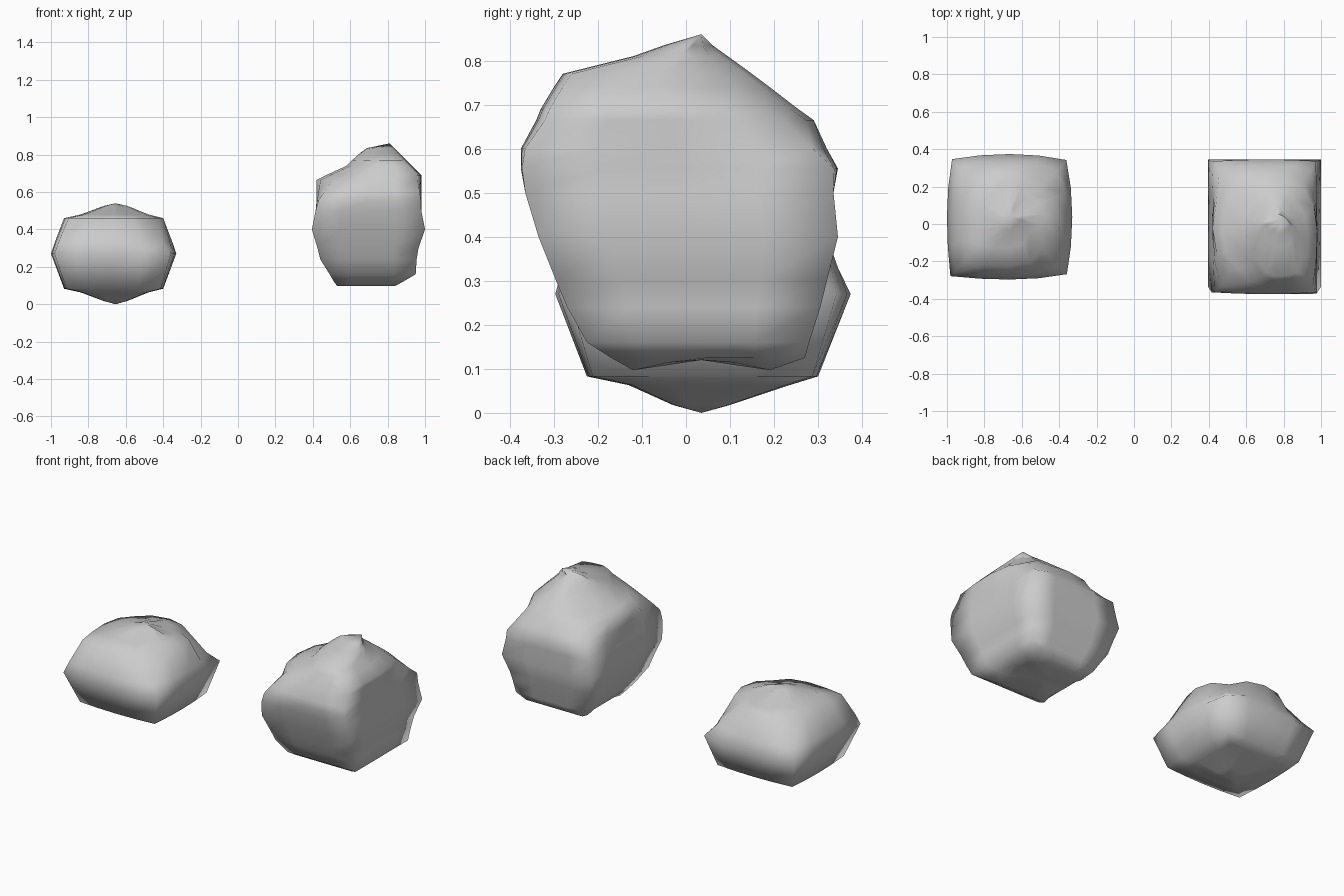
import bpy, bmesh

if "Cube" in bpy.data.objects:
    bpy.data.objects.remove(bpy.data.objects["Cube"])

N = 4  # segments along each side of a ring


def ring_uv():
    """Points around a unit square, counter-clockwise."""
    t = [-1 + 2 * i / N for i in range(N)]
    return ([(a, -1) for a in t] + [(1, a) for a in t] +
            [(-a, 1) for a in t] + [(-1, -a) for a in t])


def rock(name, rings, bottom, top, cuts, z_cut, bulge=0.0, dent=0.0):
    """Stack boxy rings (z, x0, x1, y0, y1) and close them with two tips.
    cuts: inset of each upper corner, growing over the z_cut range."""
    bm = bmesh.new()
    loops = []
    for k, (z, x0, x1, y0, y1) in enumerate(rings):
        cx, cy, hx, hy = (x0 + x1) / 2, (y0 + y1) / 2, (x1 - x0) / 2, (y1 - y0) / 2
        ramp = min(1, max(0, (z - z_cut[0]) / (z_cut[1] - z_cut[0])))
        loop = []
        for u, v in ring_uv():
            # sides bow out a little in the middle
            x = cx + hx * u * (1 - bulge * v * v)
            y = cy + hy * v * (1 - bulge * u * u)
            # worn upper corners
            amt = cuts[(u > 0, v > 0)] * ramp * u * u * v * v
            x -= min(amt, 0.4 * hx) * (1 if u > 0 else -1)
            y -= min(amt, 0.4 * hy) * (1 if v > 0 else -1)
            lift = dent * (1 - v * v) if k == 0 else 0
            loop.append(bm.verts.new((x, y, z + lift)))
        loops.append(loop)
    n = 4 * N
    for a, b in zip(loops, loops[1:]):
        for i in range(n):
            j = (i + 1) % n
            bm.faces.new((a[i], a[j], b[j], b[i]))
    for loop, tip in ((loops[0], bottom), (loops[-1], top)):
        c = bm.verts.new(tip)
        for i in range(n):
            bm.faces.new((loop[i], loop[(i + 1) % n], c))
    bmesh.ops.recalc_face_normals(bm, faces=bm.faces)
    for f in bm.faces:
        f.smooth = True
    me = bpy.data.meshes.new(name)
    bm.to_mesh(me)
    bm.free()
    ob = bpy.data.objects.new(name, me)
    bpy.context.collection.objects.link(ob)
    return ob


# Low, wide rock on the left
rock("low_rock", [
    (0.018, -0.72, -0.59, -0.03, 0.10),
    (0.063, -0.84, -0.48, -0.13, 0.235),
    (0.083, -0.93, -0.40, -0.225, 0.30),
    (0.27, -1.00, -0.33, -0.297, 0.374),
    (0.33, -0.98, -0.35, -0.28, 0.345),
    (0.46, -0.93, -0.40, -0.225, 0.30),
    (0.48, -0.84, -0.48, -0.13, 0.235),
    (0.525, -0.72, -0.59, -0.03, 0.10),
], (-0.655, 0.035, 0.0), (-0.655, 0.035, 0.54),
    {(True, True): 0.10, (True, False): 0.08,
     (False, True): 0.07, (False, False): 0.01}, (0.24, 0.44), bulge=0.05)

# Tall, lopsided rock on the right
rock("tall_rock", [
    (0.097, 0.53, 0.84, -0.12, 0.19),
    (0.125, 0.51, 0.89, -0.17, 0.27),
    (0.16, 0.49, 0.95, -0.225, 0.28),
    (0.24, 0.44, 0.955, -0.27, 0.305),
    (0.30, 0.425, 0.965, -0.295, 0.32),
    (0.40, 0.395, 1.00, -0.335, 0.345),
    (0.50, 0.415, 0.98, -0.365, 0.335),
    (0.555, 0.42, 0.98, -0.375, 0.345),
    (0.60, 0.42, 0.98, -0.375, 0.32),
    (0.665, 0.42, 0.98, -0.34, 0.29),
    (0.69, 0.47, 0.98, -0.33, 0.255),
    (0.74, 0.58, 0.93, -0.30, 0.19),
    (0.77, 0.61, 0.90, -0.28, 0.15),
    (0.81, 0.655, 0.86, -0.12, 0.095),
    (0.835, 0.69, 0.835, -0.05, 0.06),
], (0.685, 0.035, 0.12), (0.81, 0.035, 0.86),
    {(True, True): 0.07, (True, False): 0.02,
     (False, True): 0.08, (False, False): 0.09}, (0.54, 0.67), dent=0.023)
